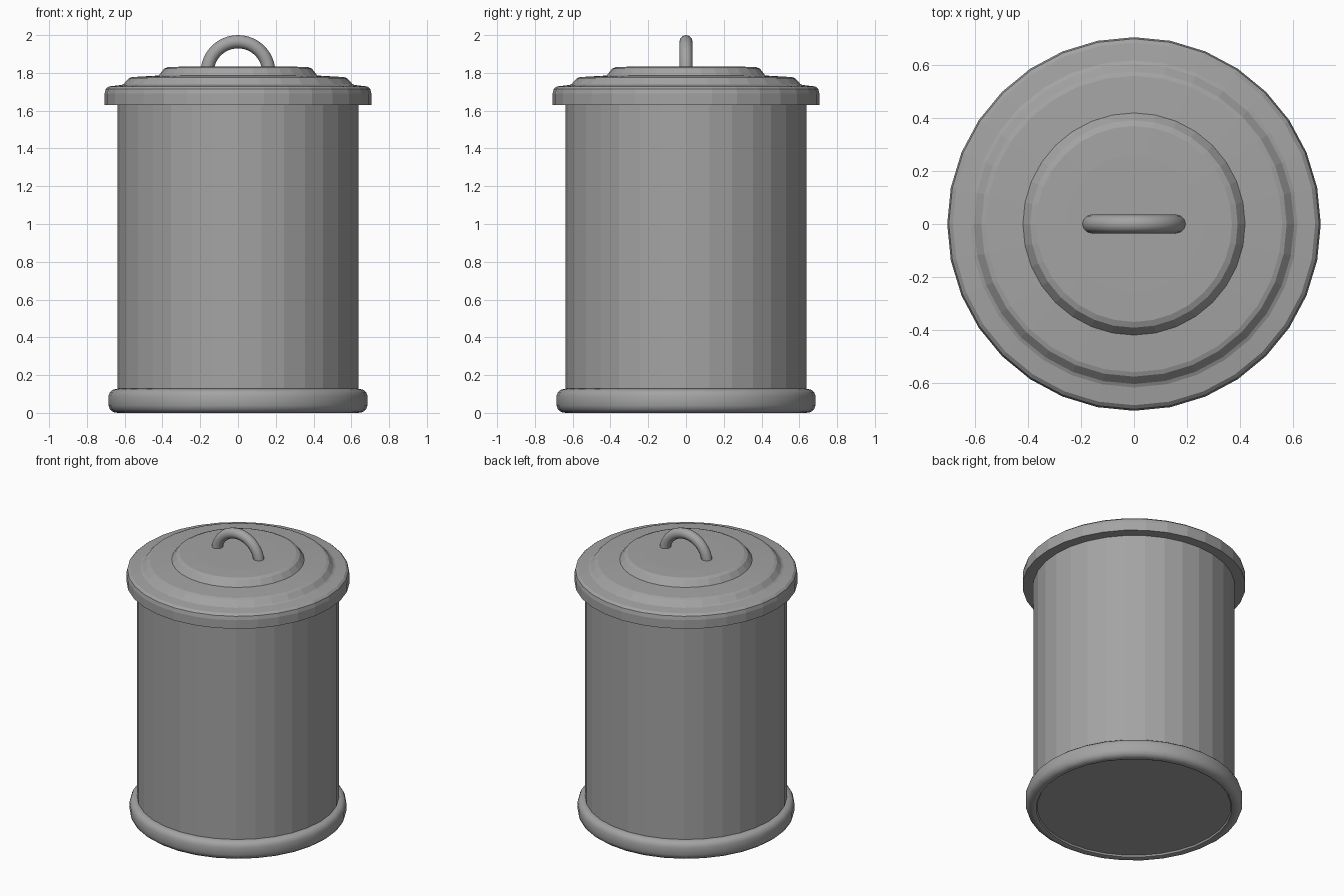
import bpy, bmesh, math

if "Cube" in bpy.data.objects:
    bpy.data.objects.remove(bpy.data.objects["Cube"])

SIDES = 32

# Dark grey metal
metal = bpy.data.materials.new("dark_metal")
metal.diffuse_color = (0.37, 0.37, 0.37, 1)
metal.use_nodes = True
metal.node_tree.nodes["Principled BSDF"].inputs["Base Color"].default_value = metal.diffuse_color


def lathe(name, profile, closed=False, smooth=None):
    """Spin an (r, z) profile around z; points with r = 0 become poles."""
    bm = bmesh.new()
    pts = [bm.verts.new((r, 0, z)) for r, z in profile]
    pairs = list(zip(pts, pts[1:]))
    if closed:
        pairs.append((pts[-1], pts[0]))
    edges = [bm.edges.new(p) for p in pairs]
    bmesh.ops.spin(bm, geom=pts + edges, cent=(0, 0, 0), axis=(0, 0, 1),
                   angle=2 * math.pi, steps=SIDES)
    bmesh.ops.remove_doubles(bm, verts=bm.verts, dist=0.0005)
    bmesh.ops.recalc_face_normals(bm, faces=bm.faces)
    mesh = bpy.data.meshes.new(name)
    bm.to_mesh(mesh)
    bm.free()
    mesh.materials.append(metal)
    ob = bpy.data.objects.new(name, mesh)
    bpy.context.collection.objects.link(ob)
    if smooth:
        shade(ob, smooth)
    return ob


def shade(ob, degrees):
    bpy.ops.object.select_all(action='DESELECT')
    ob.select_set(True)
    bpy.context.view_layer.objects.active = ob
    bpy.ops.object.shade_smooth_by_angle(angle=math.radians(degrees))


# Can body
lathe("can_body", [(0, 0.015), (0.638, 0.015), (0.638, 1.70), (0, 1.70)])

# Rounded foot ring
lathe("foot_ring", [(0.61, 0.02), (0.62, 0.005), (0.635, 0), (0.66, 0.004),
                    (0.678, 0.018), (0.686, 0.04), (0.686, 0.09),
                    (0.678, 0.11), (0.665, 0.122), (0.638, 0.128),
                    (0.61, 0.12)], closed=True, smooth=35)

# Stepped lid with overhanging rim
lathe("lid", [(0, 1.64), (0.63, 1.64), (0.63, 1.63), (0.706, 1.63),
              (0.706, 1.69), (0.70, 1.715), (0.685, 1.728), (0.618, 1.736),
              (0.605, 1.742), (0.577, 1.772), (0.56, 1.778), (0.42, 1.786),
              (0.392, 1.822), (0.37, 1.831), (0.26, 1.834), (0, 1.835)])

# Arched handle
curve = bpy.data.curves.new("handle_path", 'CURVE')
curve.dimensions = '3D'
curve.bevel_depth = 0.035
curve.bevel_resolution = 4
curve.use_fill_caps = True
curve.materials.append(metal)
arc = curve.splines.new('POLY')
STEPS = 24
arc.points.add(STEPS)
for i, p in enumerate(arc.points):
    a = math.pi * i / STEPS
    p.co = (0.163 * math.cos(a), 0, 1.802 + 0.163 * math.sin(a), 1)
handle = bpy.data.objects.new("lid_handle", curve)
bpy.context.collection.objects.link(handle)
bpy.ops.object.select_all(action='DESELECT')
handle.select_set(True)
bpy.context.view_layer.objects.active = handle
bpy.ops.object.convert(target='MESH')
shade(bpy.context.view_layer.objects.active, 40)
